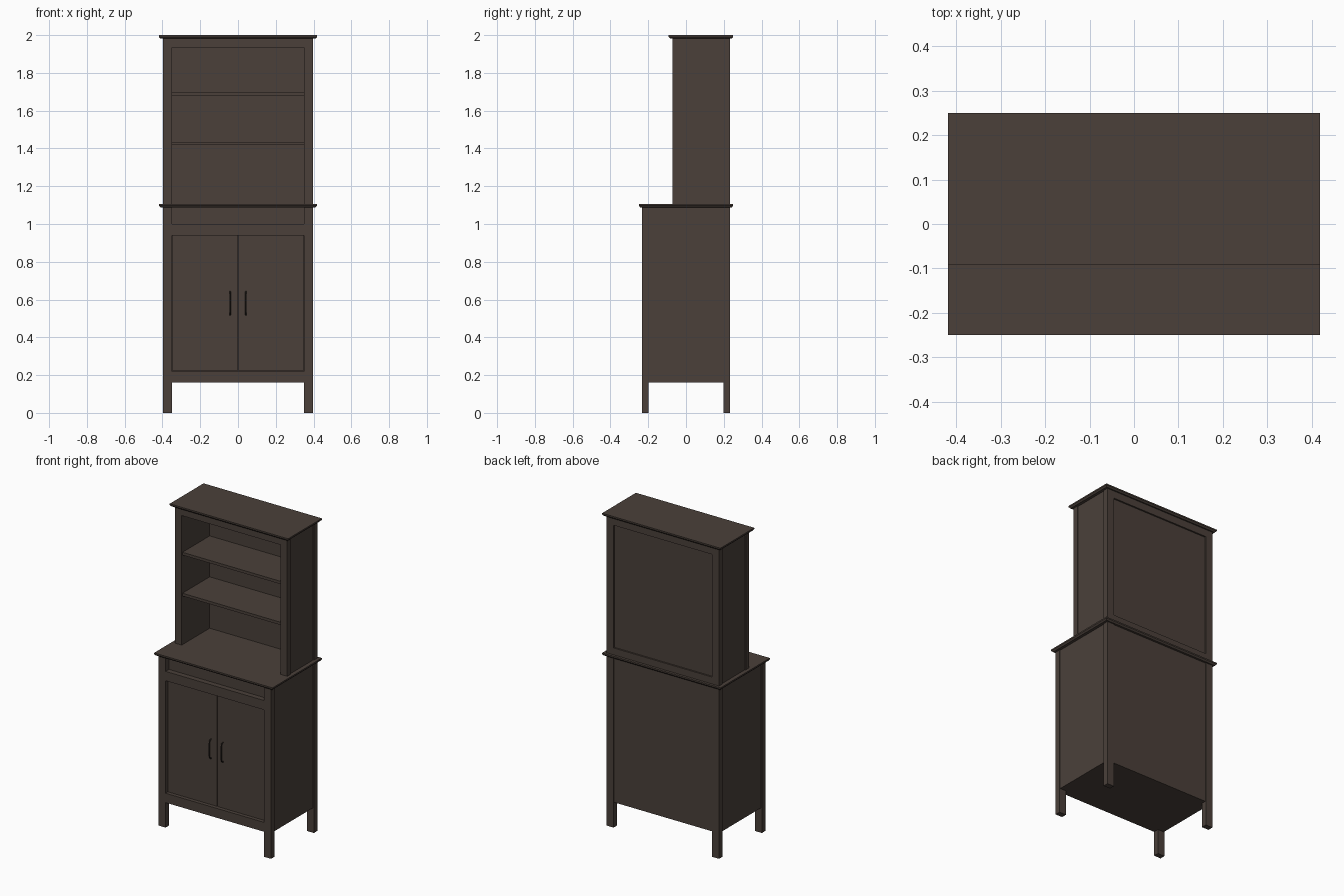
import bpy, bmesh

if "Cube" in bpy.data.objects:
    bpy.data.objects.remove(bpy.data.objects["Cube"])


def material(name, rgb):
    m = bpy.data.materials.new(name)
    m.diffuse_color = (*rgb, 1.0)
    m.use_nodes = True
    m.node_tree.nodes["Principled BSDF"].inputs["Base Color"].default_value = m.diffuse_color
    return m


WOOD = material("dark_brown_wood", (0.069, 0.051, 0.042))
METAL = material("dark_metal", (0.03, 0.024, 0.02))


def finish(bm, name, mat):
    bmesh.ops.recalc_face_normals(bm, faces=bm.faces)
    me = bpy.data.meshes.new(name)
    bm.to_mesh(me)
    bm.free()
    me.materials.append(mat)
    ob = bpy.data.objects.new(name, me)
    bpy.context.collection.objects.link(ob)
    return ob


def box(name, x, y, z, mat=WOOD):
    """Box from (min, max) pairs."""
    bm = bmesh.new()
    bmesh.ops.create_cube(bm, size=1)
    for v in bm.verts:
        v.co = [r[0] if c < 0 else r[1] for c, r in zip(v.co, (x, y, z))]
    return finish(bm, name, mat)


def slab(name, x, y0, y1, top, thick=0.018, inset=0.008):
    """Overhanging board with a chamfered lower edge."""
    bm = bmesh.new()
    rings = []
    for z, i in ((top, 0), (top - thick * 0.5, 0), (top - thick, inset)):
        rings.append([bm.verts.new(p) for p in (
            (-x + i, y0 + i, z), (x - i, y0 + i, z), (x - i, y1 - i, z), (-x + i, y1 - i, z))])
    bm.faces.new(rings[0])
    bm.faces.new(rings[-1])
    for a, b in zip(rings, rings[1:]):
        for k in range(4):
            n = (k + 1) % 4
            bm.faces.new((a[k], a[n], b[n], b[k]))
    return finish(bm, name, WOOD)


def side(s, a, b):
    return (a, b) if s > 0 else (-b, -a)


OUT, IN = 0.398, 0.349          # post outer and inner x
FRONT, BACK = -0.234, 0.234     # cabinet depth
UFRONT = -0.071                 # hutch front
LOW, MID, TOP = 0.16, 1.106, 2.0

# Boards on top of the cabinet and of the hutch
slab("cabinet_top", 0.419, -0.25, 0.25, MID)
slab("hutch_top", 0.419, -0.092, 0.25, TOP)

for s, n in ((-1, "left"), (1, "right")):
    # Corner posts, running down into legs
    post = side(s, IN, OUT)
    box(n + "_front_leg", post, (FRONT, FRONT + 0.035), (0, MID - 0.018))
    box(n + "_back_leg", post, (BACK - 0.035, BACK), (0, MID - 0.018))
    box(n + "_hutch_front_post", post, (UFRONT, UFRONT + 0.035), (MID, TOP - 0.018))
    box(n + "_hutch_back_post", post, (BACK - 0.035, BACK), (MID, TOP - 0.018))
    # Slightly recessed side panels
    box(n + "_cabinet_side", side(s, IN, 0.393), (FRONT + 0.035, BACK - 0.035), (LOW, MID - 0.018))
    box(n + "_hutch_side", side(s, IN, 0.393), (UFRONT + 0.035, BACK - 0.035), (MID, TOP - 0.018))
    # Doors with a narrow gap between them
    box(n + "_door", side(s, 0.0015, IN - 0.001), (-0.212, -0.194), (0.221, 0.939))
    # Bow handles
    cu = bpy.data.curves.new(n + "_handle", "CURVE")
    cu.dimensions = "3D"
    cu.bevel_depth = 0.004
    cu.bevel_resolution = 1
    cu.use_fill_caps = True
    pts = [(-0.211, 0.518), (-0.224, 0.523), (-0.230, 0.538),
           (-0.230, 0.622), (-0.224, 0.637), (-0.211, 0.642)]
    sp = cu.splines.new("POLY")
    sp.points.add(len(pts) - 1)
    for p, (y, z) in zip(sp.points, pts):
        p.co = (s * 0.042, y, z, 1)
    cu.materials.append(METAL)
    bpy.context.collection.objects.link(bpy.data.objects.new(n + "_handle", cu))

# Cabinet front: rails and recessed drawer front
full = (-IN, IN)
box("bottom_rail", full, (FRONT, FRONT + 0.04), (LOW, 0.22))
box("middle_rail", full, (FRONT, FRONT + 0.04), (0.94, 1.0))
box("drawer_front", full, (-0.2, -0.185), (1.0, MID - 0.018))

# Cabinet floor and back
box("cabinet_floor", full, (FRONT + 0.04, 0.215), (LOW, LOW + 0.02))
box("cabinet_back", full, (0.215, 0.229), (LOW, MID - 0.018))

# Hutch: front rail, back panel framed by rails, shelves
box("hutch_front_rail", full, (UFRONT, UFRONT + 0.02), (1.935, TOP - 0.018))
box("hutch_back", full, (0.212, 0.224), (MID, TOP - 0.018))
box("hutch_back_top_rail", full, (0.224, BACK), (1.935, TOP - 0.018))
box("hutch_back_bottom_rail", full, (0.224, BACK), (MID, 1.15))
for n, z in (("lower", 1.417), ("upper", 1.679)):
    box(n + "_shelf", full, (UFRONT + 0.008, 0.212), (z, z + 0.018))
